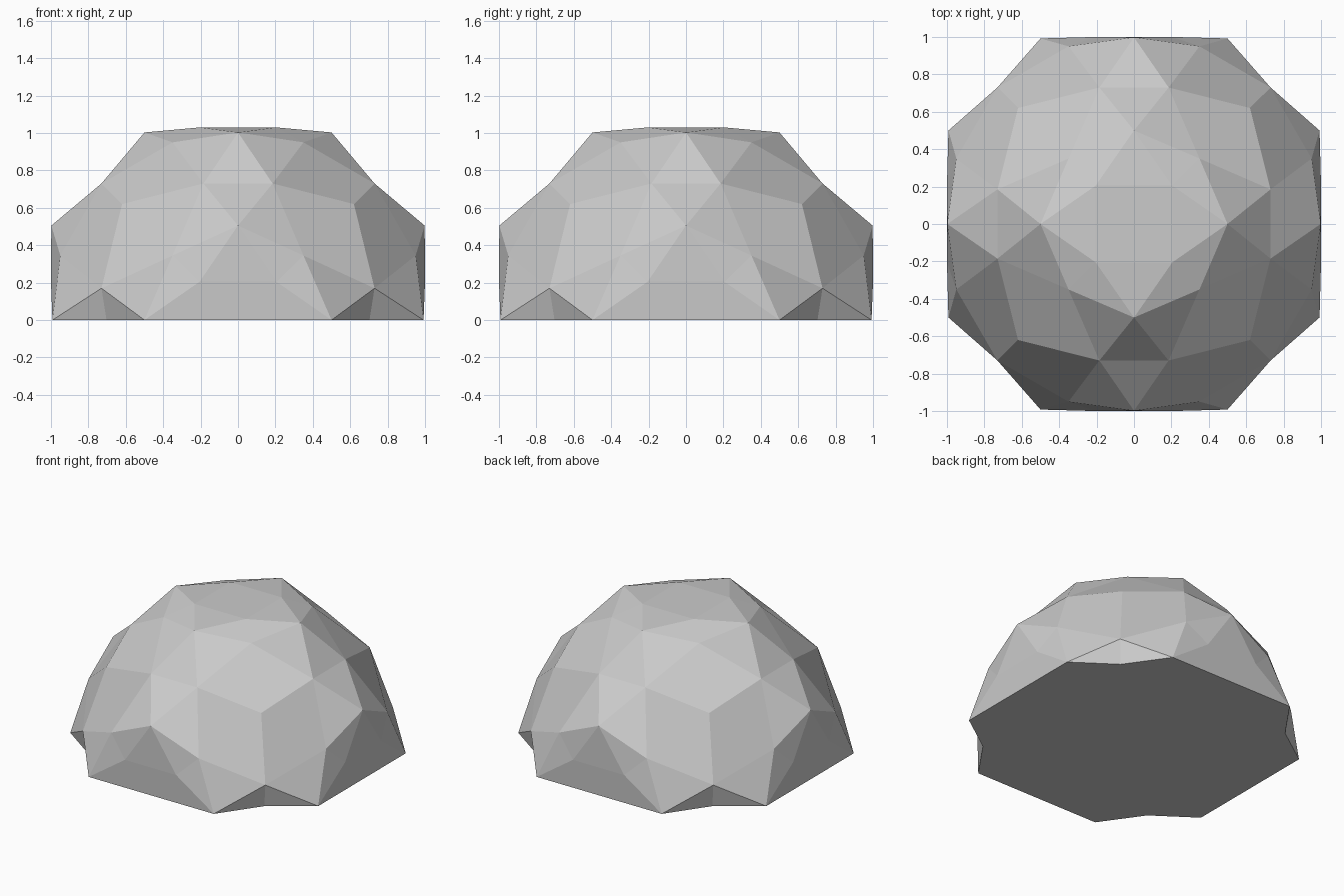
import bpy, bmesh
from mathutils import Vector, Matrix

if "Cube" in bpy.data.objects:
    bpy.data.objects.remove(bpy.data.objects["Cube"])

# Key points of one quarter of the dome (x > 0, y > 0)
P = {
    "T1": (.5, 0, 1.003), "T2": (0, .5, 1.003),       # tips of the top star
    "S": (.205, .205, 1.03), "B": (.35, .35, .95),    # top star notch, facet corner below it
    "A1": (.73, .185, .73), "A2": (.185, .73, .73),
    "M": (.62, .62, .62), "C": (.73, .73, .17),       # centre of the quarter, low corner
    "Ux": (.998, 0, .505), "Uy": (0, .998, .505),     # tips of the side stars
    "Sx": (1, .205, .205), "Sy": (.205, 1, .205),
    "Bx": (.95, .35, .345), "By": (.35, .95, .345),
    "Vx": (.992, .5, 0), "Vy": (.5, .992, 0),         # base corners
    "N": (.703, .703, 0),                             # base notch
}

# Faces of one quarter; a leading + means the point of the next quarter
FACES = """
T2 S +S | T1 S B | S T2 B
M A1 B A2 | M A2 By C | M C Bx A1
T1 B A1 | T2 A2 B | Ux Bx A1 | Uy A2 By | Vx C Bx | Vy By C
A2 T2 +A1 | A2 +A1 Uy
Ux Sx Bx | Vx Bx Sx | Uy By Sy | Vy Sy By
Uy Sy +Sx | Sy Vy +Vx +Sx
C Vx N | C N Vy
""".replace("\n", "|").split("|")

bm = bmesh.new()
cache = {}


def vert(name, quarter):
    if name[0] == "+":
        name, quarter = name[1:], quarter + 1
    co = Matrix.Rotation(quarter * 1.5707963268, 3, "Z") @ Vector(P[name])
    key = tuple(round(c, 3) + 0.0 for c in co)
    if key not in cache:
        cache[key] = bm.verts.new(co)
    return cache[key]


# Faceted shell, repeated four times around z
for q in range(4):
    for face in FACES:
        if face.strip():
            bm.faces.new([vert(n, q) for n in face.split()])

# Flat centre of the top star and the closed base
bm.faces.new([vert("S", q) for q in range(4)])
bm.faces.new([vert(n, q) for q in range(4) for n in ("Vx", "N", "Vy")])
bmesh.ops.recalc_face_normals(bm, faces=bm.faces)

mesh = bpy.data.meshes.new("faceted_dome")
bm.to_mesh(mesh)
bm.free()
bpy.context.collection.objects.link(bpy.data.objects.new("faceted_dome", mesh))
